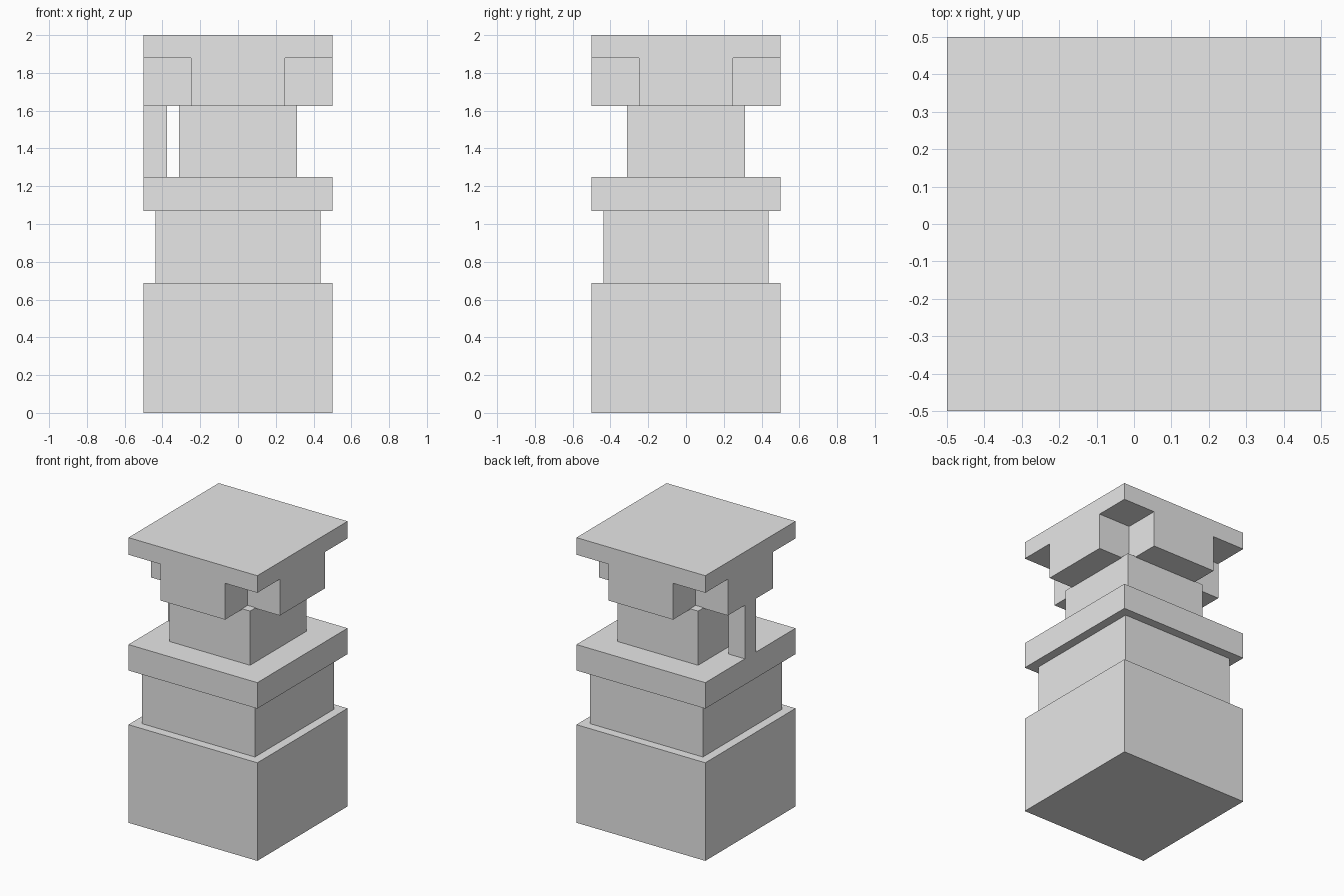
import bpy

if "Cube" in bpy.data.objects:
    bpy.data.objects.remove(bpy.data.objects["Cube"])

stone = bpy.data.materials.new("light_grey")
stone.diffuse_color = (0.8, 0.8, 0.8, 1)
stone.use_nodes = True
stone.node_tree.nodes["Principled BSDF"].inputs["Base Color"].default_value = stone.diffuse_color


def box(name, x, y, z):
    """Add a box spanning the given (low, high) ranges."""
    lo, hi = zip(x, y, z)
    bpy.ops.mesh.primitive_cube_add(
        size=1, location=[(a + b) / 2 for a, b in zip(lo, hi)])
    ob = bpy.context.object
    ob.name = name
    ob.scale = [b - a for a, b in zip(lo, hi)]
    bpy.ops.object.transform_apply(location=False, rotation=False, scale=True)
    ob.data.materials.append(stone)
    return ob


def tier(name, half, z0, z1):
    return box(name, (-half, half), (-half, half), (z0, z1))


# Stacked square tiers of the pillar
tier("base_block", 0.5, 0, 0.688)
tier("lower_neck", 0.4375, 0.688, 1.068)
tier("middle_slab", 0.5, 1.068, 1.25)
tier("upper_neck", 0.3125, 1.25, 1.63)
tier("top_slab", 0.5, 1.88, 2)

# Cross-shaped bracket under the top slab: one through beam and two stubs
z = (1.625, 1.88)
box("bracket_beam", (-0.25, 0.25), (-0.5, 0.5), z)
box("bracket_arm_right", (0.25, 0.5), (-0.25, 0.25), z)
box("bracket_arm_left", (-0.5, -0.25), (-0.25, 0.25), z)

# Thin post on the left side only
box("side_post", (-0.5, -0.375), (-0.0625, 0.0625), (1.25, 1.625))
